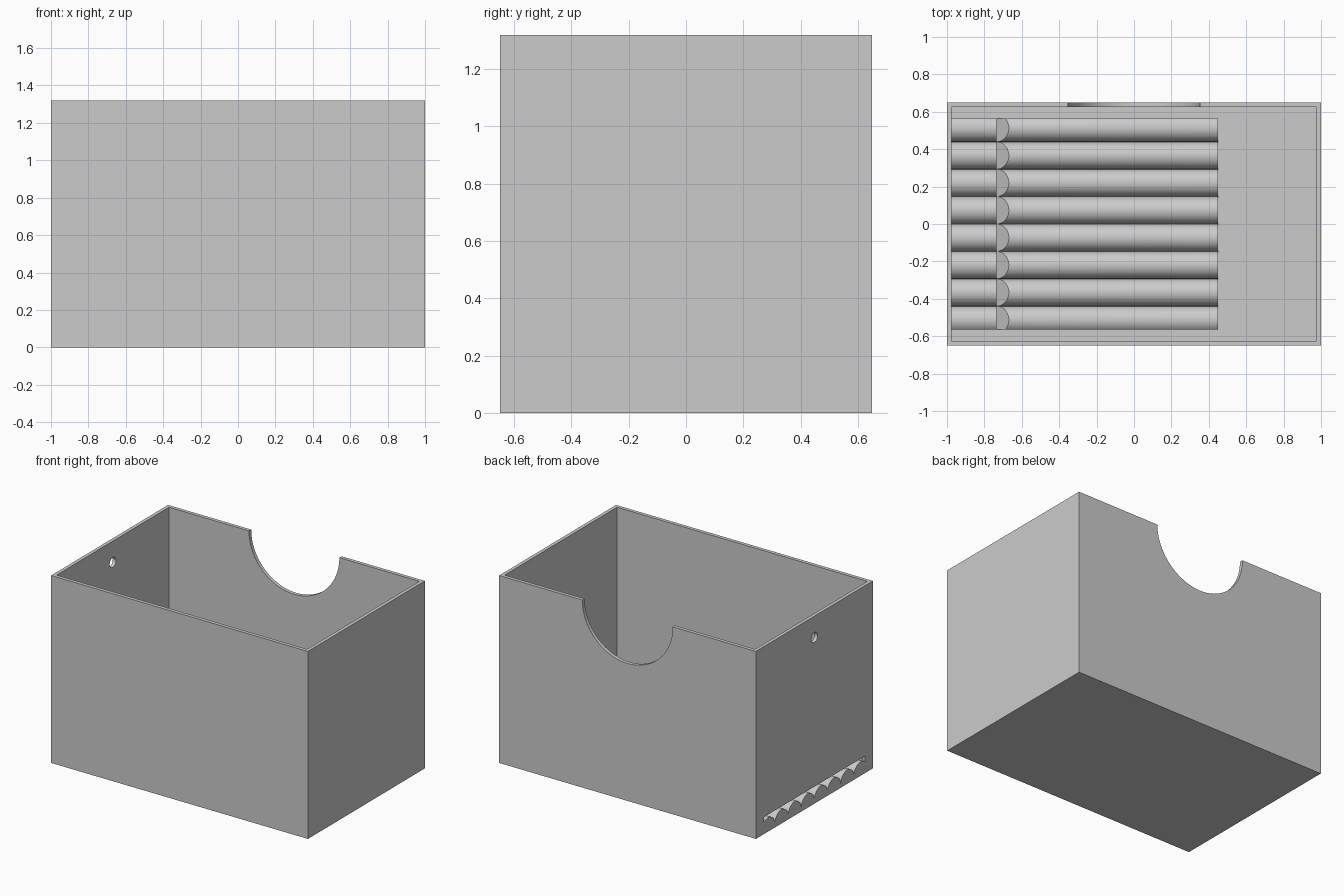
import bpy, bmesh, math
from mathutils import Matrix

if "Cube" in bpy.data.objects:
    bpy.data.objects.remove(bpy.data.objects["Cube"])

W, D, H, T = 2.0, 1.30, 1.32, 0.025   # box size and wall thickness
PITCH = 0.1465                        # spacing of the floor ridges
R = PITCH / 2
HALF = 0.563                          # half width of the ridged bed and wall slot

grey = bpy.data.materials.new("light_grey")
grey.diffuse_color = (0.6, 0.6, 0.6, 1)
grey.use_nodes = True
grey.node_tree.nodes["Principled BSDF"].inputs["Base Color"].default_value = grey.diffuse_color


def make(name, bm):
    bmesh.ops.recalc_face_normals(bm, faces=bm.faces)
    me = bpy.data.meshes.new(name)
    bm.to_mesh(me)
    bm.free()
    ob = bpy.data.objects.new(name, me)
    bpy.context.collection.objects.link(ob)
    me.materials.append(grey)
    return ob


def block(name, x0, x1, y0, y1, z0, z1):
    bm = bmesh.new()
    bmesh.ops.create_cube(bm, size=1)
    for v in bm.verts:
        v.co = ((x0 + x1) / 2 + v.co.x * (x1 - x0),
                (y0 + y1) / 2 + v.co.y * (y1 - y0),
                (z0 + z1) / 2 + v.co.z * (z1 - z0))
    return make(name, bm)


def rod(name, radius, length, axis, loc, sides):
    bm = bmesh.new()
    rot = Matrix.Rotation(math.pi / 2, 4, axis)
    bmesh.ops.create_cone(bm, cap_ends=True, segments=sides, radius1=radius,
                          radius2=radius, depth=length,
                          matrix=Matrix.Translation(loc) @ rot)
    return make(name, bm)


def cut(target, cutter):
    m = target.modifiers.new("cut", "BOOLEAN")
    m.operation = "DIFFERENCE"
    m.solver = "EXACT"
    m.object = cutter
    bpy.context.view_layer.objects.active = target
    bpy.ops.object.modifier_apply(modifier=m.name)
    bpy.data.objects.remove(cutter)


def smooth(ob):
    bpy.ops.object.select_all(action="DESELECT")
    ob.select_set(True)
    bpy.context.view_layer.objects.active = ob
    bpy.ops.object.shade_smooth_by_angle(angle=math.radians(30))


# Open box: cavity, thumb notch in the back, slot and small hole in the left wall
box = block("box", -W / 2, W / 2, -D / 2, D / 2, 0, H)
cut(box, block("cavity", -W / 2 + T, W / 2 - T, -D / 2 + T, D / 2 - T, T, H + 1))
cut(box, rod("notch", 0.352, 0.2, "X", (0, D / 2, H), 96))
cut(box, block("slot", -W / 2 - 0.1, -W / 2 + 0.1, -HALF, HALF, T, 0.12))
cut(box, rod("hole", 0.035, 0.2, "Y", (-W / 2, 0, 1.17), 32))
smooth(box)


def ridge(name, yc, x0, x1, slant):
    """Half-round bar along x; its left end leans back by slant times height."""
    bm = bmesh.new()
    pts = []
    for i in range(25):
        a = math.pi * i / 24
        y = max(-HALF, min(HALF, yc + R * math.cos(a)))
        # outer bars are trimmed upright at the edge of the bed
        z = math.sqrt(max(R * R - (y - yc) ** 2, 0))
        if not pts or abs(y - pts[-1][0]) > 1e-5:
            pts.append((y, z))
    if pts[0][1] > 0.01:
        pts.insert(0, (pts[0][0], 0))
    if pts[-1][1] > 0.01:
        pts.append((pts[-1][0], 0))
    left = [bm.verts.new((x0 + slant * z, y, T + z)) for y, z in pts]
    right = [bm.verts.new((x1, y, T + z)) for y, z in pts]
    bm.faces.new(left)
    bm.faces.new(right)
    n = len(pts)
    for i in range(n):
        j = (i + 1) % n
        bm.faces.new((left[i], left[j], right[j], right[i]))
    smooth(make(name, bm))


# Eight ridges, each split by a sloping groove near the slot
for k in range(8):
    yc = (k - 3.5) * PITCH
    ridge(f"ridge_end_{k + 1}", yc, -W / 2, -0.735, 0)
    ridge(f"ridge_{k + 1}", yc, -0.735, 0.45, 0.9)
